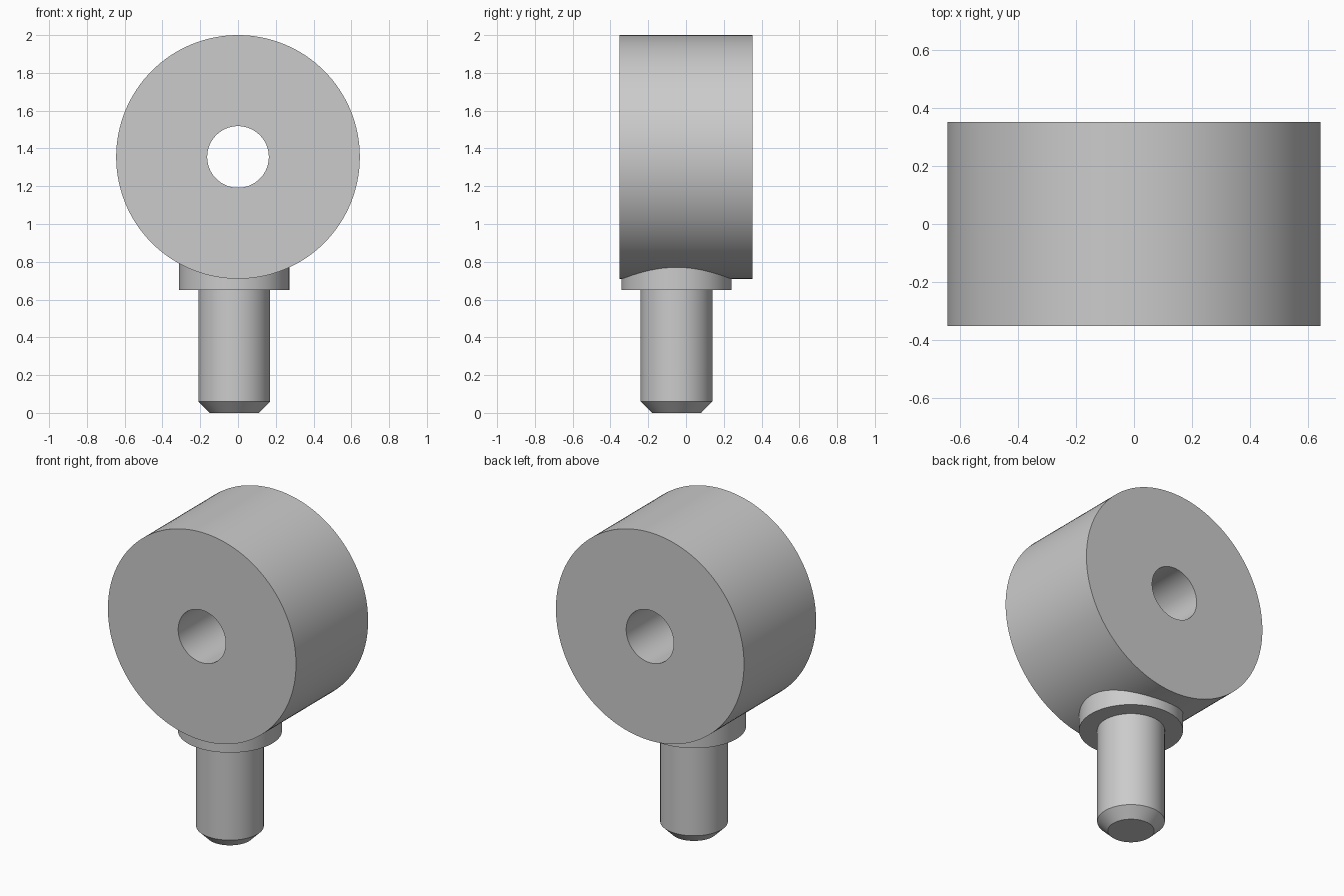
import bpy
from math import cos, sin, tau, radians
from mathutils import Matrix

cube = bpy.data.objects.get("Cube")
if cube:
    bpy.data.objects.remove(cube, do_unlink=True)

SEGMENTS = 128

grey = bpy.data.materials.new("light_grey")
grey.use_nodes = True
colour = (0.6, 0.6, 0.6, 1)
grey.diffuse_color = colour
grey.node_tree.nodes["Principled BSDF"].inputs["Base Color"].default_value = colour


def lathe(name, profile, matrix, closed=False):
    """Revolve (radius, height) points around local z; cap the ends unless closed."""
    n, rings = SEGMENTS, len(profile)
    verts = [(r * cos(tau * i / n), r * sin(tau * i / n), h)
             for r, h in profile for i in range(n)]
    faces = []
    for k in range(rings if closed else rings - 1):
        a, b = k * n, (k + 1) % rings * n
        for i in range(n):
            j = (i + 1) % n
            faces.append((a + i, a + j, b + j, b + i))
    if not closed:
        faces.append(tuple(reversed(range(n))))
        faces.append(tuple(range((rings - 1) * n, rings * n)))
    mesh = bpy.data.meshes.new(name)
    mesh.from_pydata(verts, [], faces)
    mesh.materials.append(grey)
    obj = bpy.data.objects.new(name, mesh)
    bpy.context.collection.objects.link(obj)
    obj.matrix_world = matrix
    bpy.ops.object.select_all(action="DESELECT")
    obj.select_set(True)
    bpy.context.view_layer.objects.active = obj
    bpy.ops.object.shade_smooth_by_angle(angle=radians(30))
    return obj


# Thick roller with a through bore, its axis running front to back
outer, bore, half = 0.645, 0.163, 0.353
lathe("roller", [(outer, -half), (outer, half), (bore, half), (bore, -half)],
      Matrix.Translation((0, 0, 2 - outer)) @ Matrix.Rotation(radians(90), 4, "X"),
      closed=True)

# Collar and chamfered pin share a slightly offset upright axis
stem_axis = Matrix.Translation((-0.02, -0.05, 0))
lathe("collar", [(0.292, 0.65), (0.292, 0.85)], stem_axis)
lathe("pin", [(0.13, 0), (0.19, 0.06), (0.19, 0.7)], stem_axis)
